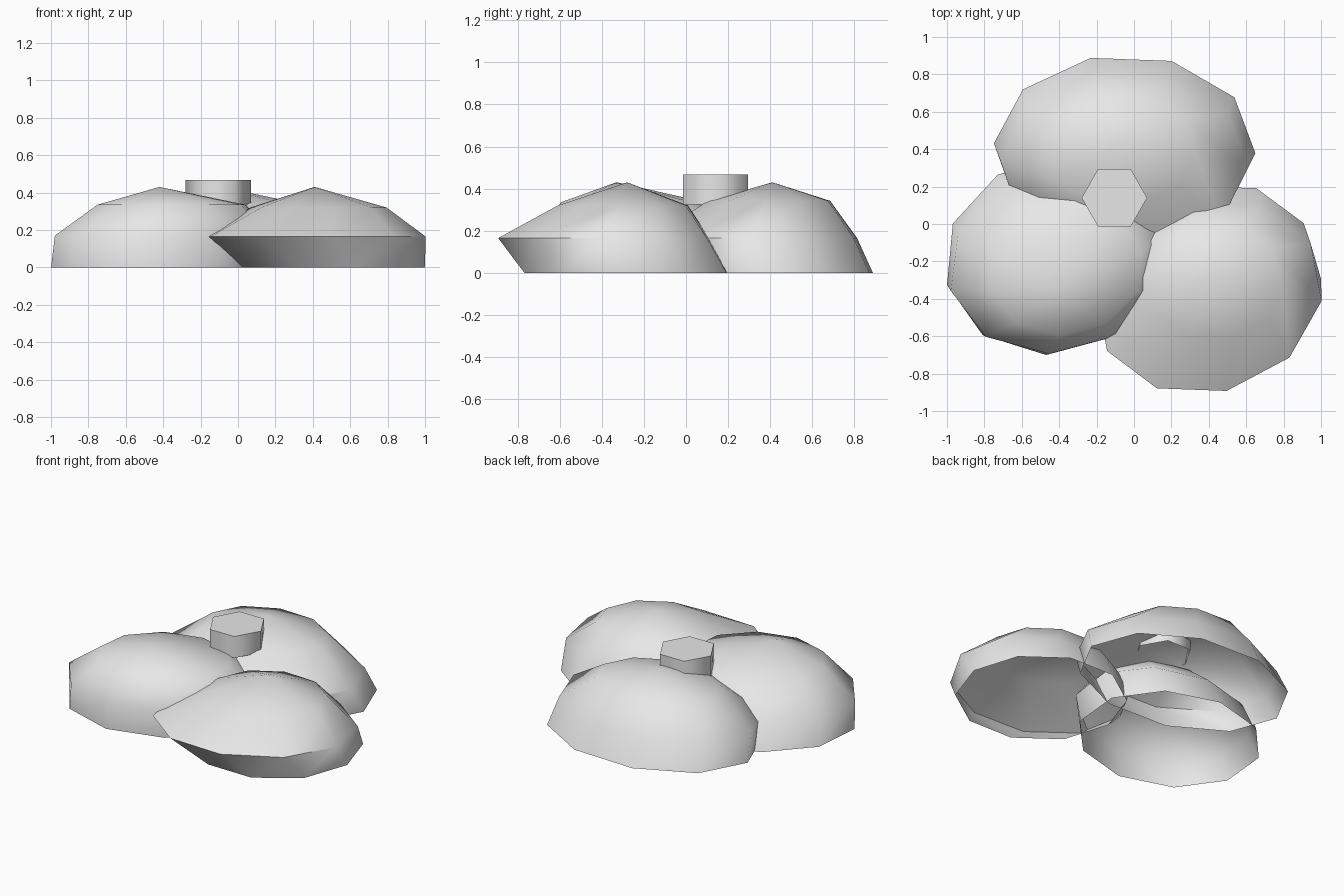
import bpy, bmesh, math

if "Cube" in bpy.data.objects:
    bpy.data.objects.remove(bpy.data.objects["Cube"])

SIDES = 10

grey = bpy.data.materials.new("light_grey")
grey.diffuse_color = (0.8, 0.8, 0.8, 1)
grey.use_nodes = True
grey.node_tree.nodes["Principled BSDF"].inputs["Base Color"].default_value = grey.diffuse_color


def finish(name, bm, angle):
    me = bpy.data.meshes.new(name)
    bmesh.ops.recalc_face_normals(bm, faces=bm.faces[:])
    # open shells: make sure the top faces point upward
    bm.normal_update()
    if sum(f.normal.z * f.calc_area() for f in bm.faces) < 0:
        bmesh.ops.reverse_faces(bm, faces=bm.faces[:])
    bm.to_mesh(me)
    bm.free()
    me.materials.append(grey)
    ob = bpy.data.objects.new(name, me)
    bpy.context.collection.objects.link(ob)
    bpy.ops.object.select_all(action='DESELECT')
    ob.select_set(True)
    bpy.context.view_layer.objects.active = ob
    bpy.ops.object.shade_smooth_by_angle(angle=math.radians(angle))
    return ob


def ring(bm, x, y, z, ra, rb, phase, tilt=0, sides=SIDES):
    # polygon on an ellipse whose long axis is turned by tilt
    t = math.radians(tilt)
    out = []
    for i in range(sides):
        a = math.radians(phase) + i * math.tau / sides
        u, v = ra * math.cos(a), rb * math.sin(a)
        out.append(bm.verts.new((x + u * math.cos(t) - v * math.sin(t),
                                 y + u * math.sin(t) + v * math.cos(t), z)))
    return out


def bridge(bm, a, b):
    for i in range(len(a)):
        j = (i + 1) % len(a)
        bm.faces.new((a[i], a[j], b[j], b[i]))


def dome(name, rings, apex):
    # open-bottomed leaning dome
    bm = bmesh.new()
    loops = [ring(bm, *r) for r in rings]
    for a, b in zip(loops, loops[1:]):
        bridge(bm, a, b)
    top = bm.verts.new(apex)
    last = loops[-1]
    for i in range(SIDES):
        bm.faces.new((last[i], last[(i + 1) % SIDES], top))
    return finish(name, bm, 60)


# three overlapping domes: bottom rim, shoulder, upper ring, apex
dome("back_dome", [(-0.05, 0.405, 0, 0.70, 0.50, -3),
                   (-0.055, 0.325, 0.165, 0.665, 0.505, -3),
                   (-0.07, 0.395, 0.342, 0.40, 0.30, -3)],
     (-0.09, 0.41, 0.43))
dome("left_dome", [(-0.42, -0.17, 0, 0.60, 0.525, 0, 15),
                   (-0.39, -0.20, 0.17, 0.61, 0.485, 0, 15),
                   (-0.355, -0.25, 0.335, 0.41, 0.34, 0, 15)],
     (-0.42, -0.33, 0.43))
dome("right_dome", [(0.485, -0.285, 0, 0.515, 0.505, 35),
                    (0.40, -0.39, 0.165, 0.62, 0.51, 12, 18),
                    (0.43, -0.30, 0.32, 0.365, 0.32, 33)],
     (0.41, -0.28, 0.43))

# short six-sided stem on top
bm = bmesh.new()
low = ring(bm, -0.105, 0.14, 0.325, 0.175, 0.178, 0, 0, 6)
high = ring(bm, -0.105, 0.14, 0.466, 0.175, 0.178, 0, 0, 6)
bridge(bm, low, high)
bm.faces.new(high)
finish("stem", bm, 62)
